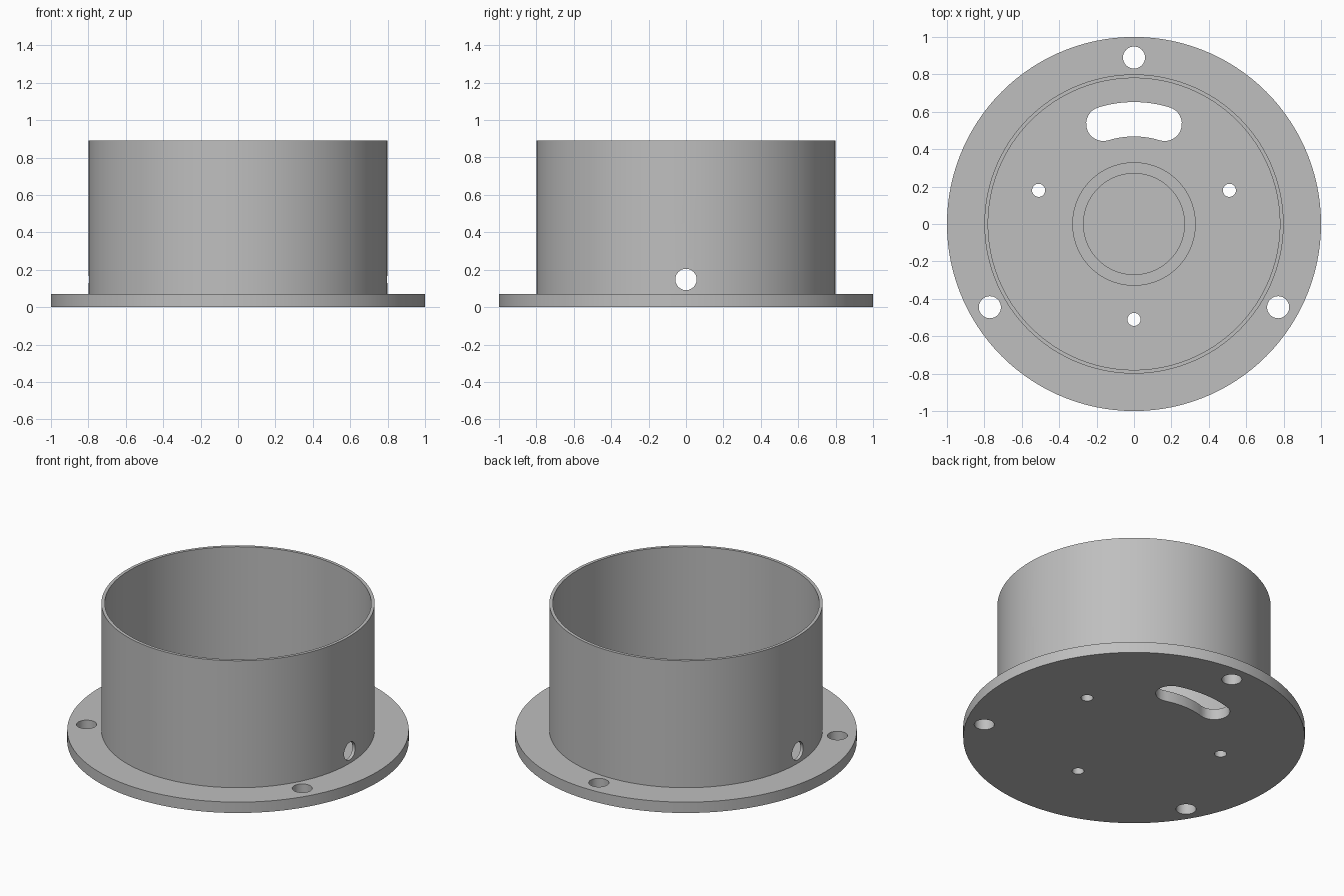
import bpy, bmesh
from math import radians, sin, cos, pi
from mathutils import Matrix, Vector

cube = bpy.data.objects.get("Cube")
if cube:
    bpy.data.objects.remove(cube)

STEPS = 120
RIM, WALL, INNER = 1.0, 0.80, 0.78
FLOOR, HEIGHT, RIDGE = 0.07, 0.89, 0.09

grey = bpy.data.materials.new("plain grey")
grey.use_nodes = True
colour = (0.52, 0.52, 0.52, 1)
grey.diffuse_color = colour
grey.node_tree.nodes["Principled BSDF"].inputs["Base Color"].default_value = colour


def finish(name, bm):
    bmesh.ops.recalc_face_normals(bm, faces=bm.faces)
    mesh = bpy.data.meshes.new(name)
    bm.to_mesh(mesh)
    bm.free()
    obj = bpy.data.objects.new(name, mesh)
    bpy.context.collection.objects.link(obj)
    return obj


def lathe(name, profile):
    """Turn a radius/height profile around the z axis."""
    bm = bmesh.new()
    verts = [bm.verts.new((r, 0, z)) for r, z in profile]
    edges = [bm.edges.new(pair) for pair in zip(verts, verts[1:])]
    bmesh.ops.spin(bm, geom=verts + edges, cent=(0, 0, 0), axis=(0, 0, 1),
                   angle=2 * pi, steps=STEPS, use_merge=True)
    bmesh.ops.remove_doubles(bm, verts=bm.verts, dist=0.0001)
    return finish(name, bm)


def drill(name, radius, depth, matrix):
    bm = bmesh.new()
    bmesh.ops.create_cone(bm, cap_ends=True, segments=40, radius1=radius,
                          radius2=radius, depth=depth, matrix=matrix)
    return finish(name, bm)


def polar(radius, degrees):
    a = radians(degrees)
    return Vector((radius * cos(a), radius * sin(a), 0))


def curved_slot(name, radius, half_width, half_angle):
    """Arc-shaped slot with rounded ends, centred on +y."""
    def arc(centre, r, start, end, n):
        return [centre + polar(r, start + (end - start) * i / n) for i in range(n + 1)]
    a, b = 90 - half_angle, 90 + half_angle
    origin = Vector()
    outline = arc(origin, radius + half_width, a, b, 16)
    outline += arc(polar(radius, b), half_width, b, b + 180, 16)[1:]
    outline += arc(origin, radius - half_width, b, a, 16)[1:]
    outline += arc(polar(radius, a), half_width, a + 180, a + 360, 16)[1:-1]
    bm = bmesh.new()
    face = bm.faces.new([bm.verts.new((p.x, p.y, -0.1)) for p in outline])
    out = bmesh.ops.extrude_face_region(bm, geom=[face])
    top = [v for v in out["geom"] if isinstance(v, bmesh.types.BMVert)]
    bmesh.ops.translate(bm, verts=top, vec=(0, 0, 0.3))
    return finish(name, bm)


# Flanged cup with a low ridge ring on its floor
cup = lathe("flanged_cup", [
    (0, 0), (RIM, 0), (RIM, FLOOR), (WALL, FLOOR), (WALL, HEIGHT),
    (INNER, HEIGHT), (INNER, FLOOR), (0.33, FLOOR), (0.33, RIDGE),
    (0.27, RIDGE), (0.27, FLOOR), (0, FLOOR)])
cup.data.materials.append(grey)

# Flange bolt holes, floor screw holes, cable slot and cross hole
cutters = [curved_slot("slot_cutter", 0.56, 0.092, 17)]
for angle in (90, 210, 330):
    cutters.append(drill("bolt_cutter", 0.059, 0.4,
                         Matrix.Translation(polar(0.89, angle))))
for x, y in ((-0.51, 0.18), (0.51, 0.18), (0, -0.51)):
    cutters.append(drill("screw_cutter", 0.035, 0.4, Matrix.Translation((x, y, 0))))
cutters.append(drill("cross_cutter", 0.057, 2.4,
                     Matrix.Translation((0, 0, 0.148)) @ Matrix.Rotation(pi / 2, 4, "Y")))

bpy.context.view_layer.objects.active = cup
for cutter in cutters:
    cutter.hide_render = True
    mod = cup.modifiers.new("cut", "BOOLEAN")
    mod.operation, mod.solver, mod.object = "DIFFERENCE", "EXACT", cutter
    bpy.ops.object.modifier_apply(modifier=mod.name)
    bpy.data.objects.remove(cutter)

# Smooth walls with crisp edges
bpy.ops.object.select_all(action="DESELECT")
cup.select_set(True)
bpy.ops.object.shade_smooth_by_angle(angle=radians(30))
